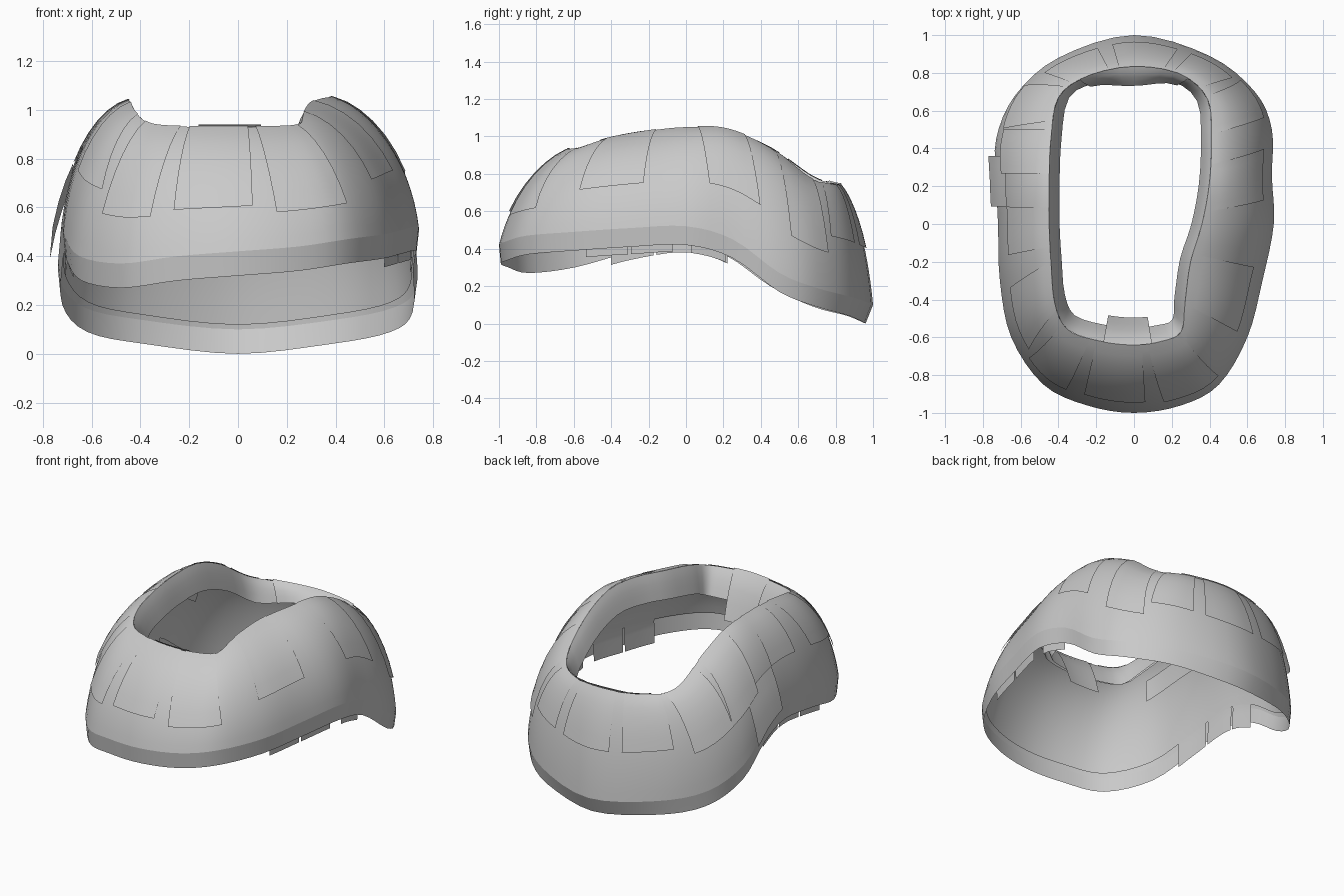
import bpy
import math
from mathutils import Vector

default_cube = bpy.data.objects.get("Cube")
if default_cube:
    bpy.data.objects.remove(default_cube, do_unlink=True)

# One plain grey for every part
grey = bpy.data.materials.new("plain_grey")
grey.use_nodes = True
colour = (0.59, 0.59, 0.59, 1.0)
grey.diffuse_color = colour
grey.node_tree.nodes["Principled BSDF"].inputs["Base Color"].default_value = colour

# Stations around the ring, from the front towards +x:
# widest x, widest y, lower edge z, rim x, rim y, rim z
STATIONS = [
    (0, -1, .32, 0, -.64, .93), (.25, -.96, .34, .15, -.62, .93),
    (.45, -.85, .37, .25, -.57, .94), (.6, -.6, .39, .27, -.42, .99),
    (.68, -.3, .41, .3, -.2, 1.03), (.74, 0, .42, .36, 0, 1.05),
    (.73, .25, .35, .4, .22, 1.04), (.73, .5, .17, .41, .45, .94),
    (.64, .7, .09, .39, .66, .78), (.4, .89, .04, .25, .79, .74),
    (0, 1, 0, 0, .83, .74), (-.4, .88, .04, -.25, .78, .75),
    (-.63, .68, .09, -.4, .67, .79), (-.73, .45, .2, -.44, .45, .94),
    (-.73, .22, .36, -.45, .22, 1.03), (-.72, 0, .42, -.45, 0, 1.04),
    (-.71, -.3, .38, -.44, -.2, 1.03), (-.65, -.6, .3, -.42, -.42, .99),
    (-.48, -.85, .27, -.35, -.56, .94), (-.25, -.96, .3, -.18, -.62, .93),
]
COUNT = len(STATIONS)


def station(u):
    """Smooth closed interpolation between the stations."""
    i = math.floor(u)
    t = u - i
    a, b, c, d = (STATIONS[(i + k) % COUNT] for k in (-1, 0, 1, 2))
    return [q + t / 2 * (r - p + t * (2 * p - 5 * q + 4 * r - s
            + t * (3 * (q - r) + s - p))) for p, q, r, s in zip(a, b, c, d)]


def surface(u, v):
    """v: 0 lower edge, 0.2 widest, 1 rim, above 1 the inner lip."""
    ox, oy, low, rx, ry, top = station(u)
    outer, rim = Vector((ox, oy, low + .1)), Vector((rx, ry, top))
    inward = Vector((rx - ox, ry - oy, 0)).normalized()
    ends = inward.y ** 2
    rear = max(0, -inward.y)
    if v < .2:
        t = 1 - v / .2
        return outer + inward * (.01 + .03 * rear) * t - Vector((0, 0, .1 * t))
    if v <= 1:
        # Rounded section, flatter at the front and back than at the sides
        t = (v - .2) / .8
        angle = t * math.pi / 2
        flat = .24 + .22 * ends
        side = math.cos(angle) * (1 - flat) + (1 - t) * flat
        rise = math.sin(angle) * (1 - flat) + t * flat
        point = rim.lerp(outer, side)
        point.z = outer.z + (rim.z - outer.z) * rise
        return point
    t = v - 1
    drop = (.25 * t + .6 * t * t) * (1 - .6 * rear)
    return rim + inward * (.16 + .1 * ends) * t - Vector((0, 0, drop))


def offset_point(u, v, gap):
    du = surface(u + .02, v) - surface(u - .02, v)
    dv = surface(u, v + .01) - surface(u, v - .01)
    return surface(u, v) + du.cross(dv).normalized() * gap


def sheet(name, u0, u1, v0, v1, nu, nv, gap=(0, 0), closed=False, slant=0):
    """Grid over part of the surface; gap runs from lower to upper edge."""
    verts, faces = [], []
    columns = nu if closed else nu + 1
    for i in range(columns):
        for j in range(nv + 1):
            a, b = i / nu, j / nv
            u = u0 + (u1 - u0) * a + slant * (1 - b)
            v = v0 + (v1 - v0) * b
            verts.append(offset_point(u, v, gap[0] + (gap[1] - gap[0]) * b))
    for i in range(nu):
        for j in range(nv):
            p, q = i * (nv + 1) + j, (i + 1) % columns * (nv + 1) + j
            faces.append((p, q, q + 1, p + 1))
    mesh = bpy.data.meshes.new(name)
    mesh.from_pydata(verts, [], faces)
    mesh.materials.append(grey)
    obj = bpy.data.objects.new(name, mesh)
    bpy.context.collection.objects.link(obj)
    for other in bpy.context.selected_objects:
        other.select_set(False)
    obj.select_set(True)
    bpy.context.view_layer.objects.active = obj
    bpy.ops.object.shade_smooth_by_angle(angle=math.radians(45))


# Main shell, its lower band, the lining and the lip that folds into the opening
sheet("outer_shell", 0, COUNT, .2, 1, 80, 14, closed=True)
sheet("lower_band", 0, COUNT, 0, .2, 80, 2, closed=True)
sheet("inner_lining", 0, COUNT, .22, .96, 80, 12, (-.02, -.02), closed=True)
sheet("inner_lip", 0, COUNT, 1, 1.35, 60, 4, closed=True)
sheet("inner_lip_layer", 0, COUNT, 1, 1.3, 60, 3, (-.015, -.03), closed=True)

# Overlapping locks that hang from the rim: start, end, lower v, slant, lift
LOCKS = [
    (-2.3, -1.3, .4, -.2, .01), (-1.1, .25, .42, 0, .01), (.45, 1.9, .38, .2, .01),
    (3, 4.2, .46, 0, .01), (5.3, 6.4, .46, .2, .01), (7.1, 8.1, .4, .2, .012),
    (8.4, 9.2, .5, 0, .01), (9.4, 10.3, .5, 0, .01), (10.5, 11.4, .5, 0, .01),
    (11.6, 12.6, .45, .2, .025), (12.8, 13.8, .45, 0, .02), (14.6, 15.6, .5, 0, .01),
    (16, 17.2, .5, .2, .015),
]
for n, (start, end, low, slant, lift) in enumerate(LOCKS):
    sheet(f"rim_lock_{n + 1}", start, end, low, 1, 6, 6, (lift, .004), slant=slant)

# Loose flap standing off the side near the lower edge
sheet("right_side_flap", 13.4, 14.6, .22, .5, 5, 3, (.035, .01))

# Short locks tucked under the lower edge of both sides
for n, start in enumerate((3.2, 4, 5.1, 14, 14.8, 15.6)):
    sheet(f"under_lock_{n + 1}", start, start + .75, -.08, .3, 4, 4, (-.01, -.02))

# Layered strips inside the shell and the opening
STRIPS = [(3, 5, .5), (5.5, 7.5, .6), (13, 15, .55), (15.5, 17, .6)]
for n, (start, end, low) in enumerate(STRIPS):
    sheet(f"inside_strip_{n + 1}", start, end, low, low + .15, 8, 2, (-.05, -.03))
sheet("front_inner_lock", -.9, .6, 1, 1.5, 6, 4, (.01, .015))
sheet("back_inner_lock", 8.8, 11.2, 1, 1.35, 8, 4, (.01, .01))
